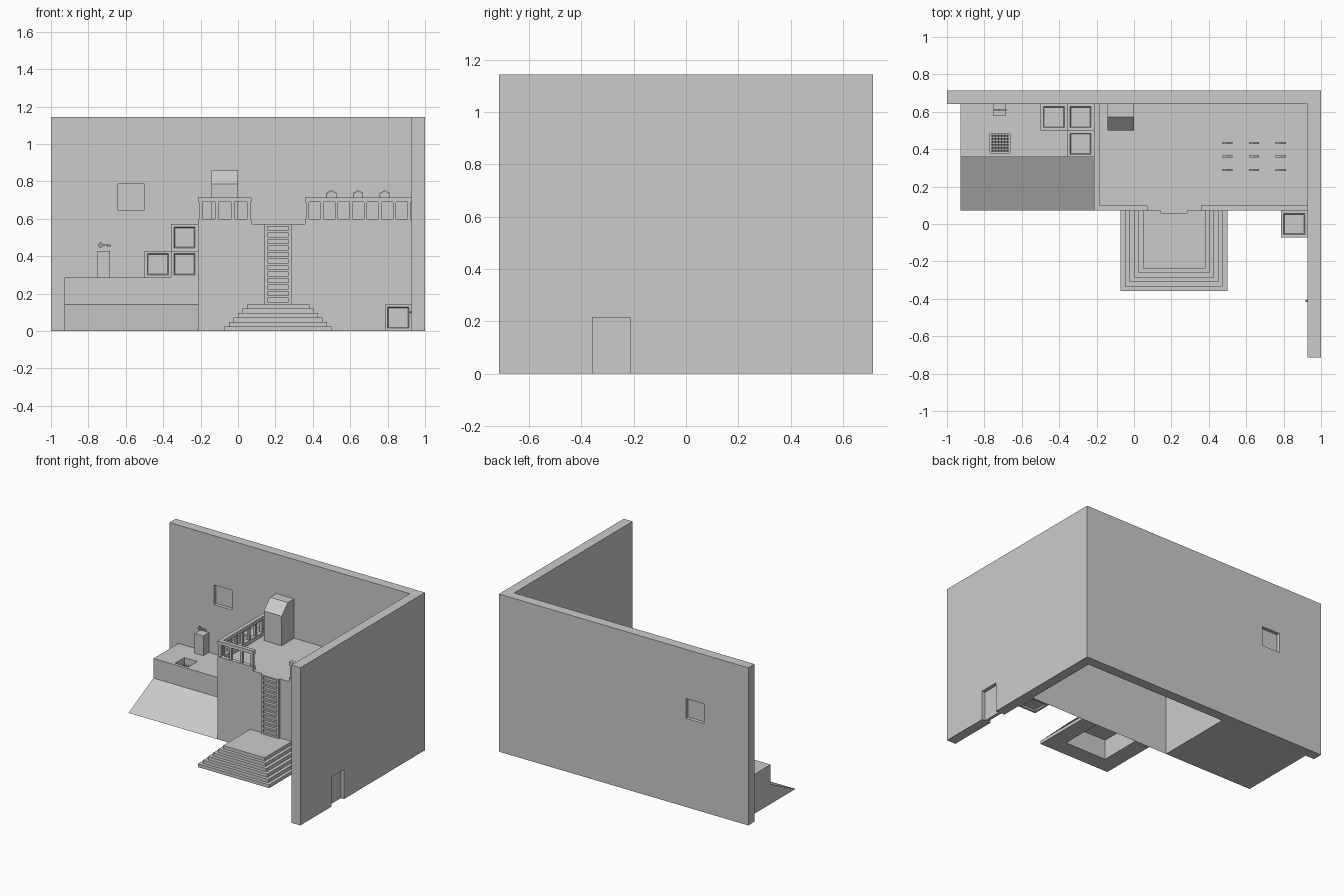
import bpy, bmesh, math
from mathutils import Vector, Matrix

if "Cube" in bpy.data.objects:
    bpy.data.objects.remove(bpy.data.objects["Cube"])

U = 1 / 14  # base module of the scene


def finish(name, bm):
    me = bpy.data.meshes.new(name)
    bm.to_mesh(me)
    bm.free()
    ob = bpy.data.objects.new(name, me)
    bpy.context.collection.objects.link(ob)
    return ob


def add_box(bm, x0, x1, y0, y1, z0, z1):
    m = Matrix.Translation(((x0 + x1) / 2, (y0 + y1) / 2, (z0 + z1) / 2)) @ \
        Matrix.Diagonal((x1 - x0, y1 - y0, z1 - z0, 1))
    return bmesh.ops.create_cube(bm, size=1, matrix=m)["verts"]


def boxes(name, *dims):
    bm = bmesh.new()
    for d in dims:
        add_box(bm, *d)
    return finish(name, bm)


def prism(name, pts, offset):
    bm = bmesh.new()
    f = bm.faces.new([bm.verts.new(p) for p in pts])
    r = bmesh.ops.extrude_face_region(bm, geom=[f])
    bmesh.ops.translate(bm, vec=offset,
                        verts=[v for v in r["geom"] if isinstance(v, bmesh.types.BMVert)])
    bmesh.ops.recalc_face_normals(bm, faces=bm.faces)
    return finish(name, bm)


def cut(ob, *dims):
    cutter = boxes("cutter", *dims)
    cutter.hide_render = True
    mod = ob.modifiers.new("cut", "BOOLEAN")
    mod.operation, mod.solver, mod.object = "DIFFERENCE", "EXACT", cutter
    bpy.context.view_layer.objects.active = ob
    bpy.ops.object.modifier_apply(modifier=mod.name)
    bpy.data.objects.remove(cutter)


# L-shaped walls, with window and door recessed from both sides
walls = prism("walls", [(x * U, y * U, 0) for x, y in
                        [(-14, 9), (13, 9), (13, -10), (14, -10), (14, 10), (-14, 10)]],
              (0, 0, 16 * U))
R = 0.025
cut(walls, (-9 * U, -7 * U, 8 * U, 9 * U + R, 9 * U, 11 * U),
    (-9 * U, -7 * U, 10 * U - R, 11 * U, 9 * U, 11 * U),
    (12 * U, 13 * U + R, -5 * U, -3 * U, -0.1, 3 * U),
    (14 * U - R, 15 * U, -5 * U, -3 * U, -0.1, 3 * U))

# door button on the inner wall
bm = bmesh.new()
bmesh.ops.create_cone(bm, cap_ends=True, segments=8, radius1=0.008, radius2=0.003, depth=0.012,
                      matrix=Matrix.Translation((13 * U - 0.006, -0.41, 0.1)) @
                      Matrix.Rotation(-math.pi / 2, 4, "Y"))
finish("door_button", bm)

# high platform, open underneath
bm = bmesh.new()
add_box(bm, -3 * U, 13 * U, U, 9 * U, 0, 8 * U)
bm.faces.ensure_lookup_table()
bmesh.ops.delete(bm, geom=[f for f in bm.faces if f.normal.z < -0.5], context="FACES_ONLY")
finish("high_platform", bm)


# railings: curb, handrail and evenly spaced posts
def railing(name, a, b, n):
    w, p = 0.4 * U, 0.018
    a, b = Vector(a), Vector(b)
    d = (b - a).normalized()
    lo, hi = a - Vector((1, 1)) * w / 2, b + Vector((1, 1)) * w / 2
    dims = [(lo.x, hi.x, lo.y, hi.y, 8 * U, 8.4 * U), (lo.x, hi.x, lo.y, hi.y, 9.65 * U, 10 * U)]
    for i in range(n):
        c = a.lerp(b, i / (n - 1))
        dims.append((c.x - p / 2, c.x + p / 2, c.y - p / 2, c.y + p / 2, 8.4 * U, 9.65 * U))
    return boxes(name, *dims)


railing("railing_front_left", (-2.8 * U, 1.2 * U), (0.8 * U, 1.2 * U), 4)
railing("railing_front_right", (5.2 * U, 1.2 * U), (12.8 * U, 1.2 * U), 8)
railing("railing_side", (-2.8 * U, 1.6 * U), (-2.8 * U, 8.8 * U), 8)

# ladder: side rails and rungs against the platform front
y0, y1, n = 0.057, U, 13
dims = [(2 * U, 0.159, y0, y1, 2 * U, 8 * U), (0.27, 4 * U, y0, y1, 2 * U, 8 * U)]
for i in range(n):
    z = 2 * U + 0.006 + i * (6 * U - 0.012) / (n - 1)
    dims.append((0.159, 0.27, y0, y1, z - 0.006, z + 0.006))
boxes("ladder", *dims)

# stepped base, hollow in the middle
bm = bmesh.new()
h = U / 3
levels = [(5, 5), (5, 0), (0, 0), (0, 1)]
for i in range(1, 6):
    levels += [(i, i), (i, i + 1)]
rings = []
for ins, lev in levels:
    a, b, c, z = -U + ins * h, 7 * U - ins * h, -5 * U + ins * h, lev * h
    rings.append([bm.verts.new(p) for p in ((a, U, z), (a, c, z), (b, c, z), (b, U, z))])
for r, s in zip(rings, rings[1:]):
    for k in range(4):
        j = (k + 1) % 4
        if k < 3 or r is rings[0]:
            bm.faces.new((r[k], r[j], s[j], s[k]))
bm.faces.new(rings[-1])
finish("stepped_base", bm)

# low platform with a pit, and ramp in front of it
low = boxes("low_platform", (-13 * U, -3 * U, 5 * U, 9 * U, 0, 4 * U))
px, py, ps = -0.717, 0.432, 0.053
cut(low, (px - ps, px + ps, py - ps, py + ps, 3 * U, 5 * U))
prism("ramp", [(-13 * U, U, 0), (-13 * U, 5 * U, 0), (-13 * U, 5 * U, 2 * U)], (10 * U, 0, 0))

# spikes in the pit
bm = bmesh.new()
for i in range(6):
    for j in range(6):
        bmesh.ops.create_cone(bm, cap_ends=True, segments=6, radius1=0.006, radius2=0, depth=0.045,
                              matrix=Matrix.Translation((px + (i - 2.5) * 0.016,
                                                         py + (j - 2.5) * 0.016, 3 * U + 0.0225)))
finish("pit_spikes", bm)


# crates with recessed panels on every face
def crate(name, x, y, z):
    bm = bmesh.new()
    add_box(bm, x * U, (x + 2) * U, y * U, (y + 2) * U, z * U, (z + 2) * U)
    panels = list(bm.faces)
    bmesh.ops.inset_individual(bm, faces=panels, thickness=0.021)
    bmesh.ops.inset_individual(bm, faces=panels, thickness=0.007, depth=-0.01)
    finish(name, bm)


for i, pos in enumerate([(-7, 7, 4), (-5, 7, 4), (-5, 7, 6), (-5, 5, 4), (11, -1, 0)]):
    crate(f"crate_{i + 1}", *pos)

# cabinet with a sloped front top
prism("sloped_cabinet", [(-2 * U, y * U, z * U) for y, z in
                         [(7, 8), (9, 8), (9, 12), (8, 12), (7, 11)]], (2 * U, 0, 0))

# pedestal with a floating key
boxes("pedestal", (-0.754, -0.684, 0.58, 9 * U, 4 * U, 6 * U))
kx, ky, kz, t = -0.735, 0.611, 0.459, 0.003
bm = bmesh.new()
loops = []
for i in range(12):
    a = i * math.tau / 12
    loops.append([bm.verts.new((kx + r * math.cos(a), ky + y, kz + r * math.sin(a)))
                  for r, y in ((0.014, -t), (0.014, t), (0.007, t), (0.007, -t))])
for i in range(12):
    a, b = loops[i], loops[(i + 1) % 12]
    for k in range(4):
        bm.faces.new((a[k], a[(k + 1) % 4], b[(k + 1) % 4], b[k]))
bmesh.ops.recalc_face_normals(bm, faces=bm.faces)
add_box(bm, kx + 0.012, -0.682, ky - t, ky + t, kz - 0.003, kz + 0.004)
for x in (-0.698, -0.686):
    add_box(bm, x - 0.003, x + 0.004, ky - t, ky + t, kz - 0.011, kz - 0.003)
finish("key", bm)

# floating hexagonal tokens, three rows of three
for i in range(3):
    for j in range(3):
        bm = bmesh.new()
        m = Matrix.Translation((7 * U + i * 2 * U - 0.001, 4.05 * U + j * U, 0.721)) @ \
            Matrix.Rotation(math.pi / 2, 4, "X") @ Matrix.Rotation(math.pi / 6, 4, "Z")
        bmesh.ops.create_cone(bm, cap_ends=True, segments=6, radius1=0.032, radius2=0.032,
                              depth=0.011, matrix=m)
        bm.normal_update()
        if abs(max(v.co.z for v in bm.verts) - 0.753) > 0.002:
            bmesh.ops.rotate(bm, verts=bm.verts, cent=m.translation,
                             matrix=Matrix.Rotation(math.pi / 6, 3, "Y"))
            bm.normal_update()
        caps = [f for f in bm.faces if abs(f.normal.y) > 0.9]
        bmesh.ops.inset_individual(bm, faces=caps, thickness=0.009, depth=-0.003)
        finish(f"token_{i * 3 + j + 1}", bm)
